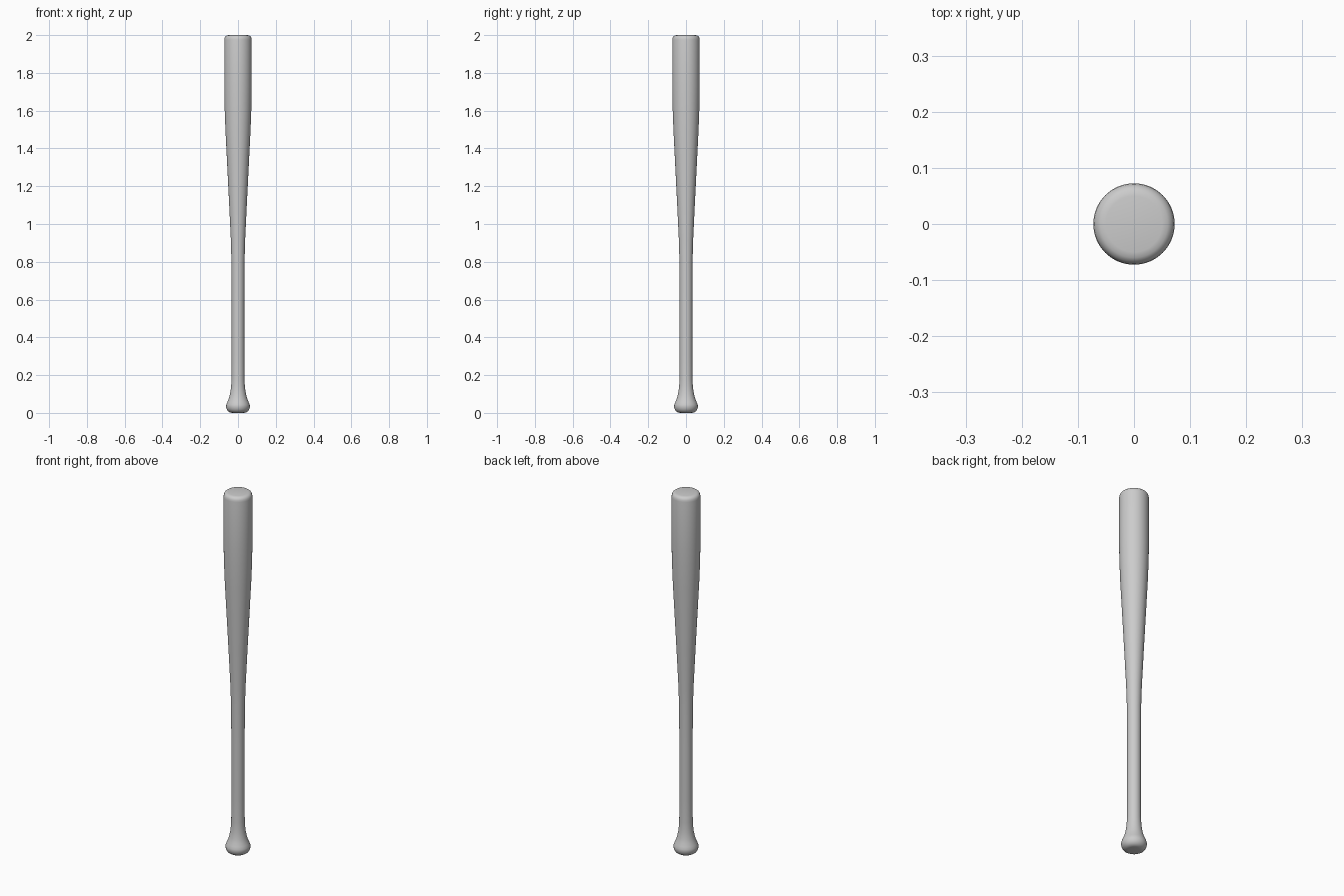
import bpy, bmesh, math
from mathutils import Matrix

if "Cube" in bpy.data.objects:
    bpy.data.objects.remove(bpy.data.objects["Cube"])

# Half profile (radius, height) from knob base to barrel tip
PROFILE = [
    (0.0, 0.002), (0.030, 0.0), (0.042, 0.002), (0.053, 0.009), (0.060, 0.020),
    (0.063, 0.033), (0.062, 0.043), (0.057, 0.056), (0.050, 0.072),
    (0.044, 0.092), (0.039, 0.118), (0.036, 0.145), (0.034, 0.18),
    (0.0335, 0.30), (0.0335, 0.60), (0.0345, 0.80), (0.038, 0.92),
    (0.0475, 1.12), (0.0575, 1.32), (0.0665, 1.50), (0.071, 1.62),
    (0.0725, 1.72), (0.0725, 1.975), (0.071, 1.985), (0.067, 1.993),
    (0.060, 1.998), (0.050, 2.0), (0.0, 2.0),
]
SIDES = 64


def lathe(name, profile, sides):
    """Spin a half profile around the z axis into a closed solid."""
    bm = bmesh.new()
    verts = [bm.verts.new((r, 0, z)) for r, z in profile]
    edges = [bm.edges.new(pair) for pair in zip(verts, verts[1:])]
    bmesh.ops.spin(bm, geom=verts + edges, cent=(0, 0, 0), axis=(0, 0, 1),
                   angle=math.tau, steps=sides, use_merge=False)
    bmesh.ops.remove_doubles(bm, verts=bm.verts, dist=0.0001)
    bmesh.ops.recalc_face_normals(bm, faces=bm.faces)
    mesh = bpy.data.meshes.new(name)
    bm.to_mesh(mesh)
    bm.free()
    obj = bpy.data.objects.new(name, mesh)
    bpy.context.collection.objects.link(obj)
    return obj


# Bat: knob, handle, taper and barrel in one turned piece
bat = lathe("bat", PROFILE, SIDES)
bpy.context.view_layer.objects.active = bat
bat.select_set(True)
bpy.ops.object.shade_smooth_by_angle(angle=math.radians(40))
